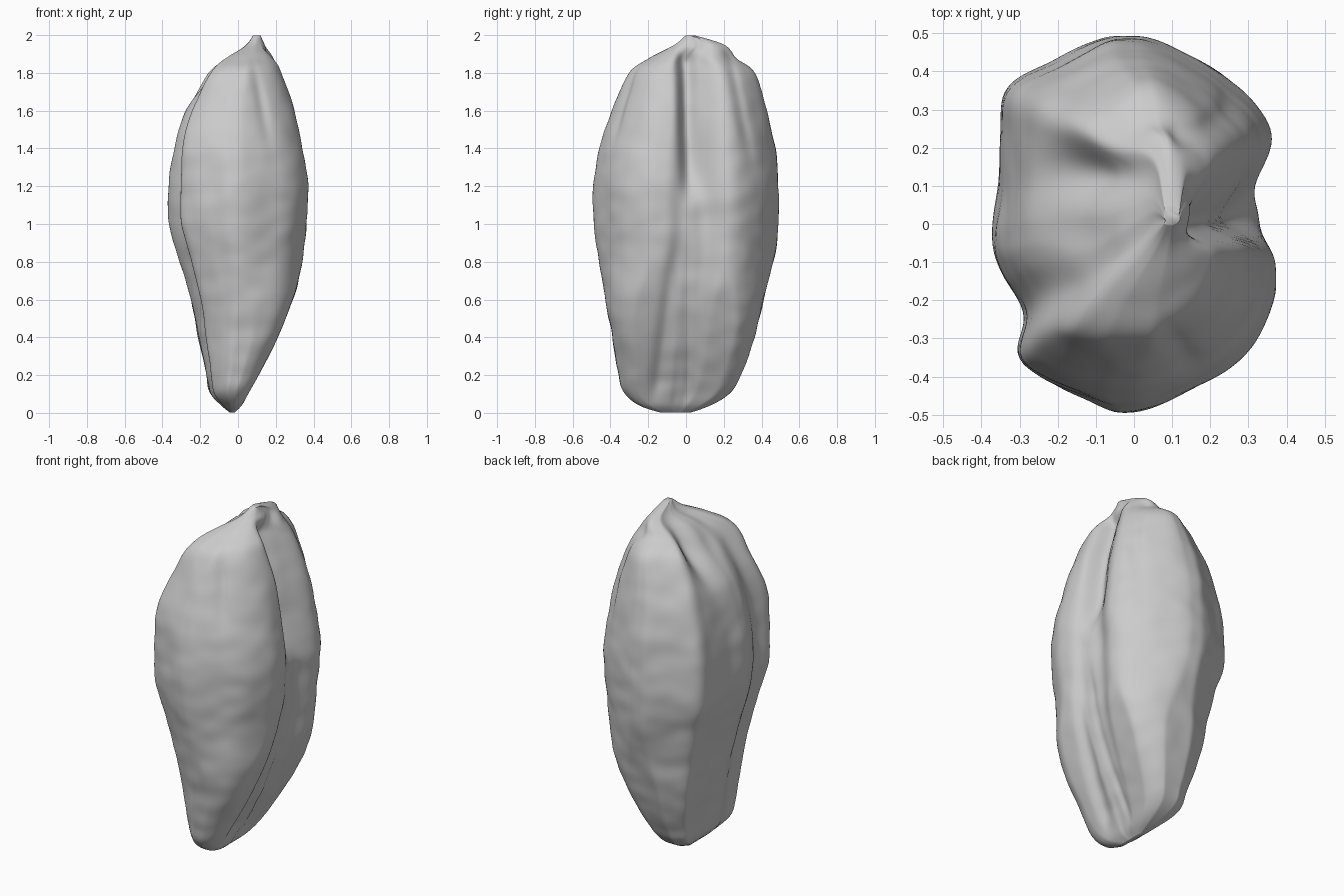
import bpy, bmesh, math
from mathutils import Vector, noise

if "Cube" in bpy.data.objects:
    bpy.data.objects.remove(bpy.data.objects["Cube"], do_unlink=True)

AROUND, ROWS_PER_SPAN = 200, 10

# Height, then x range and y range of the husk at that height
LEVELS = [
    (0, -.04, -.02, -.13, .02), (.04, -.09, .02, -.25, .13), (.11, -.15, .06, -.33, .24),
    (.22, -.17, .12, -.36, .3), (.4, -.21, .21, -.39, .36), (.6, -.25, .29, -.43, .41),
    (.8, -.31, .34, -.46, .46), (1, -.37, .36, -.49, .49), (1.2, -.37, .37, -.49, .49),
    (1.4, -.34, .34, -.46, .47), (1.6, -.28, .3, -.39, .43), (1.8, -.15, .23, -.3, .36),
    (1.88, -.07, .19, -.19, .26), (1.95, .04, .14, -.06, .2), (2, .08, .12, 0, .04)]

# Cross-section, counter-clockwise from the left-hand side
SECTION = [
    (.33, .03), (.32, .1), (.36, .22), (.31, .32), (.2, .41), (.06, .48), (-.06, .49),
    (-.21, .42), (-.33, .35), (-.345, .24), (-.35, .1), (-.37, -.04), (-.34, -.13),
    (-.28, -.23), (-.3, -.33), (-.26, -.38), (-.13, -.45), (0, -.49), (.18, -.42),
    (.29, -.34), (.36, -.22), (.37, -.1), (.34, -.03)]


def spline(points, i, t, closed):
    """Catmull-Rom point between points i and i + 1."""
    n = len(points)
    pick = lambda k: points[k % n] if closed else points[min(max(k, 0), n - 1)]
    a, b, c, d = (Vector(pick(i + k)) for k in (-1, 0, 1, 2))
    return b + (c - a) * t / 2 + (a * 2 - b * 5 + c * 4 - d) * t * t / 2 \
        + (b * 3 - a - c * 3 + d) * t ** 3 / 2


def resample(points, count):
    """Evenly spaced points along the closed section."""
    fine = [spline(points, i, k / 40, True) for i in range(len(points)) for k in range(40)]
    steps = [(fine[i] - fine[i - 1]).length for i in range(len(fine))]
    total, run, out = sum(steps), 0, []
    for p, step in zip(fine, steps):
        run += step
        if run >= len(out) * total / count and len(out) < count:
            out.append(p)
    return out


def bell(value, centre, width):
    return math.exp(-((value - centre) / width) ** 2)


def ramp(value, low, high):
    t = min(max((value - low) / (high - low), 0), 1)
    return t * t * (3 - 2 * t)


def crease(offset, steep, gentle):
    """Groove profile, steep on the negative side and gentle on the positive."""
    return bell(offset, 0, steep if offset < 0 else gentle)


def fill(s, z):
    """Fill out the left and back corners low down and the front right corner high up."""
    u, v = s.x / .37, s.y / .49
    base = ramp(.9 - z, 0, .5)
    low = base * (.3 * max(u, 0) * abs(v) + .2 * max(-u, 0) * max(v, 0))
    rise = .16 * ramp(z, 1.1, 1.5) + .22 * ramp(z, 1.62, 1.82)
    grow = 1 + low + rise * max(-u, 0) * max(-v, 0)
    return [min(max(w * grow, -1), 1) for w in (u, v)]


def carve(p, centre):
    """Press the folds, the sunken crown and the wrinkles into the surface."""
    x, y, z = p
    left = ramp(x - centre.x, 0, .08)
    right = ramp(centre.x - x, 0, .08)
    front = ramp(centre.y - y, .05, .2)
    fade = ramp(z, 0, .15) * ramp(2 - z, 0, .1)

    # Deep upper fold, then the two lower folds on the left side
    upper = ramp(z, 1.05, 1.35) * ramp(2 - z, .04, .16)
    lower = ramp(z, .02, .2) * ramp(1 - z, 0, .25)
    dent = .085 * upper * crease(y - .01 + .04 * (z - 1.2), .028, .075)
    dent += .03 * lower * crease(y + .17 - .13 * z, .035, .05)
    dent += .015 * lower * bell(y, .01, .018)
    dent += .018 * ramp(z, 1.2, 1.5) * fade * bell(y, .33 - .2 * (z - 1.4), .03)
    p.x -= dent * left

    # Sunken crown with a raised rim behind it, on the right side
    crown = bell(z, 1.8, .13)
    hollow = .07 * bell(y, .13, .06) + .03 * bell(y, -.02, .1) - .025 * bell(y, .26, .06)
    p.x += right * crown * hollow

    # Shallow crease down the front
    p.y += front * .015 * bell(z, 1.65, .2) * bell(x, .12 - .2 * (z - 1.65), .025)

    # Fine wrinkles
    out = Vector((x - centre.x, y - centre.y, 0))
    if out.length > .001:
        ripple = noise.noise(Vector((x * 8, y * 8, z * 12)))
        swell = noise.noise(Vector((x * 4 + 7, y * 4, z * 4)))
        p += out.normalized() * fade * (.007 * ripple + .004 * swell)
    return p


# Loft the section through the levels
section = resample(SECTION, AROUND)
rows = [spline(LEVELS, i, k / ROWS_PER_SPAN, False)
        for i in range(len(LEVELS) - 1) for k in range(ROWS_PER_SPAN)]
rows.append(Vector(LEVELS[-1]))

bm = bmesh.new()
rings = []
for z, x0, x1, y0, y1 in rows:
    centre = Vector(((x0 + x1) / 2, (y0 + y1) / 2, z))
    ring = []
    for s in section:
        u, v = fill(s, z)
        spoke = Vector((u * (x1 - x0) / 2, v * (y1 - y0) / 2, 0))
        ring.append(bm.verts.new(carve(centre + spoke, centre)))
    rings.append(ring)
for low, high in zip(rings, rings[1:]):
    for i in range(AROUND):
        j = (i + 1) % AROUND
        bm.faces.new((low[i], low[j], high[j], high[i]))
bm.faces.new(rings[0][::-1])
bm.faces.new(rings[-1])

# Soften the small steps left by the loft
for _ in range(4):
    bmesh.ops.smooth_vert(bm, verts=bm.verts, factor=.5,
                          use_axis_x=True, use_axis_y=True, use_axis_z=True)
bmesh.ops.recalc_face_normals(bm, faces=bm.faces)

mesh = bpy.data.meshes.new("seed_husk")
bm.to_mesh(mesh)
bm.free()
husk = bpy.data.objects.new("seed_husk", mesh)
bpy.context.collection.objects.link(husk)

# Plain grey husk
grey = bpy.data.materials.new("light_grey")
grey.use_nodes = True
colour = (.6, .6, .6, 1)
grey.diffuse_color = colour
grey.node_tree.nodes["Principled BSDF"].inputs["Base Color"].default_value = colour
mesh.materials.append(grey)

bpy.context.view_layer.objects.active = husk
husk.select_set(True)
bpy.ops.object.shade_smooth_by_angle(angle=math.radians(60))
